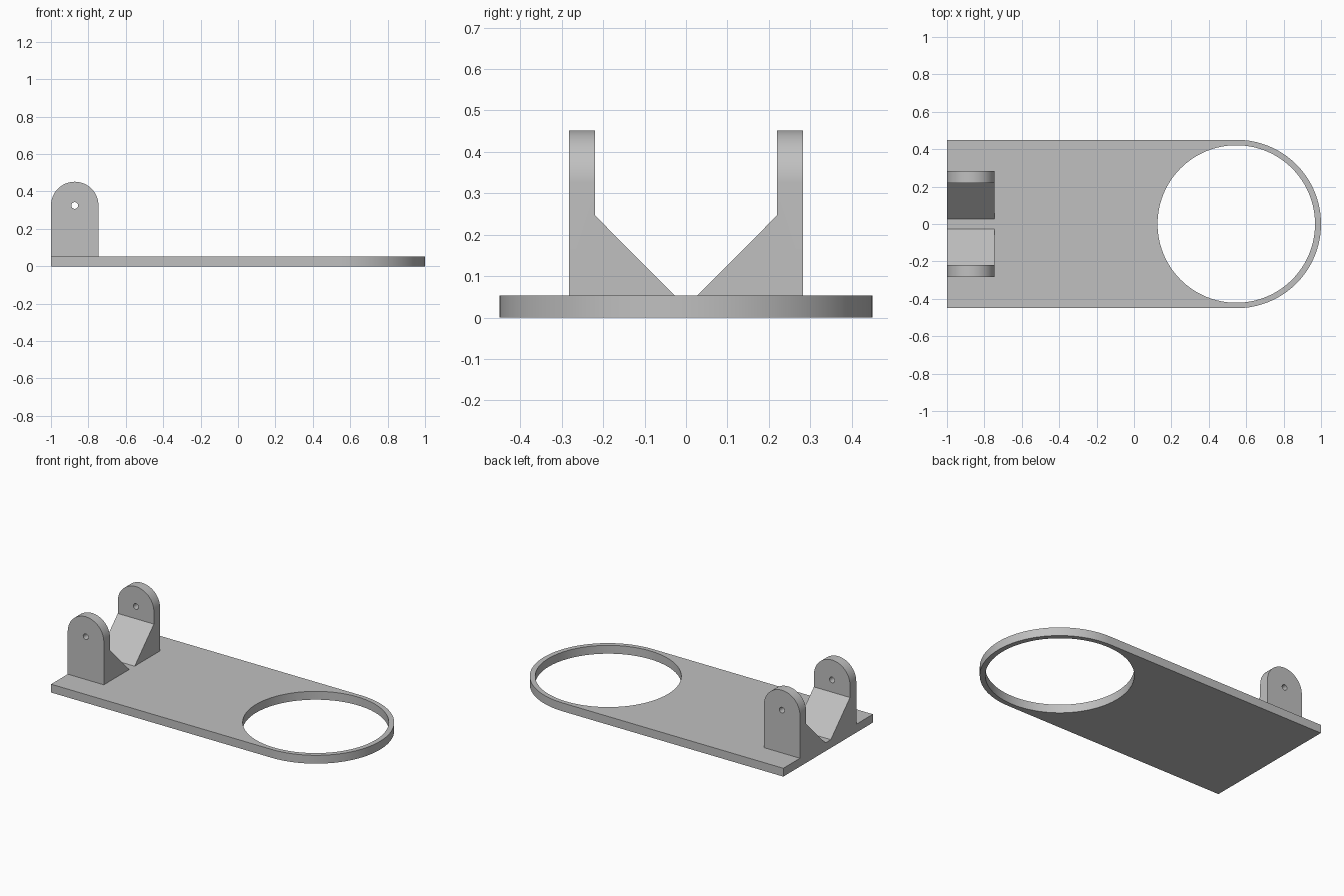
import bpy, bmesh
from math import pi, cos, sin
from mathutils import Matrix

cube = bpy.data.objects.get("Cube")
if cube:
    bpy.data.objects.remove(cube, do_unlink=True)

THICK = 0.053          # plate thickness
HALF = 0.45            # plate half width
RING_X = 0.55          # centre of the rounded end
LUG_R = 0.127          # lug half width and top radius
LUG_X = -1 + LUG_R
PIN_Z = 0.325

grey = bpy.data.materials.new("light_grey")
grey.use_nodes = True
colour = (0.527, 0.527, 0.527, 1)
grey.diffuse_color = colour
grey.node_tree.nodes["Principled BSDF"].inputs["Base Color"].default_value = colour


def arc(cx, cy, r, start, end, steps):
    return [(cx + r * cos(start + (end - start) * i / steps),
             cy + r * sin(start + (end - start) * i / steps)) for i in range(steps + 1)]


def circle(cx, cy, r, steps):
    return arc(cx, cy, r, 0, 2 * pi, steps)[:-1]


def extruded(name, outlines, depth, matrix):
    """Fill flat outlines (later ones are holes), extrude them and place the solid."""
    curve = bpy.data.curves.new(name + "_outline", "CURVE")
    curve.dimensions = "2D"
    curve.fill_mode = "BOTH"
    curve.extrude = depth / 2
    for points in outlines:
        spline = curve.splines.new("POLY")
        spline.points.add(len(points) - 1)
        for p, (u, v) in zip(spline.points, points):
            p.co = (u, v, 0, 1)
        spline.use_cyclic_u = True
    temp = bpy.data.objects.new(name + "_outline", curve)
    bpy.context.collection.objects.link(temp)
    bpy.context.view_layer.update()
    mesh = bpy.data.meshes.new_from_object(
        temp.evaluated_get(bpy.context.evaluated_depsgraph_get()))
    bpy.data.objects.remove(temp, do_unlink=True)

    bm = bmesh.new()
    bm.from_mesh(mesh)
    bmesh.ops.remove_doubles(bm, verts=bm.verts, dist=1e-5)
    bm.transform(matrix)
    bmesh.ops.recalc_face_normals(bm, faces=bm.faces)
    bm.to_mesh(mesh)
    bm.free()
    mesh.name = name
    mesh.materials.clear()
    mesh.materials.append(grey)
    obj = bpy.data.objects.new(name, mesh)
    bpy.context.collection.objects.link(obj)
    return obj


def smooth(obj):
    bpy.ops.object.select_all(action="DESELECT")
    obj.select_set(True)
    bpy.context.view_layer.objects.active = obj
    bpy.ops.object.shade_smooth_by_angle(angle=pi / 6)


# Base plate with a rounded end and a large round opening
outline = [(-1, HALF), (-1, -HALF)] + arc(RING_X, 0, HALF, -pi / 2, pi / 2, 64)
base_plate = extruded("base_plate", [outline, circle(RING_X - 0.003, 0, 0.421, 128)],
                      THICK, Matrix.Translation((0, 0, THICK / 2)))
smooth(base_plate)

# Bracket side profile: upright lug with a sloping gusset on its inner side
profile = [(0.027, THICK), (0.283, THICK), (0.283, 0.5), (0.22, 0.5), (0.22, 0.247)]
yz_plane = Matrix(((0, 0, 1, LUG_X), (1, 0, 0, 0), (0, 1, 0, 0), (0, 0, 0, 1)))
bracket = extruded("left_bracket", [profile], 2 * LUG_R, yz_plane)

# Arched front outline with a pin hole, intersected with the side profile
arch = [(LUG_X - LUG_R, 0), (LUG_X + LUG_R, 0)] + arc(LUG_X, PIN_Z, LUG_R, 0, pi, 48)
xz_plane = Matrix(((1, 0, 0, 0), (0, 0, -1, 0.2), (0, 1, 0, 0), (0, 0, 0, 1)))
cutter = extruded("arch_cutter", [arch, circle(LUG_X, PIN_Z, 0.018, 24)], 0.6, xz_plane)
cutter.hide_render = True
cut = bracket.modifiers.new("arch", "BOOLEAN")
cut.operation = "INTERSECT"
cut.solver = "EXACT"
cut.object = cutter
bpy.context.view_layer.objects.active = bracket
bpy.ops.object.modifier_apply(modifier=cut.name)
bpy.data.objects.remove(cutter, do_unlink=True)
smooth(bracket)

# Matching bracket on the other side
mirrored = bracket.data.copy()
mirrored.transform(Matrix.Scale(-1, 4, (0, 1, 0)))
mirrored.flip_normals()
right_bracket = bpy.data.objects.new("right_bracket", mirrored)
bpy.context.collection.objects.link(right_bracket)
bracket.name, right_bracket.name = "back_bracket", "front_bracket"
